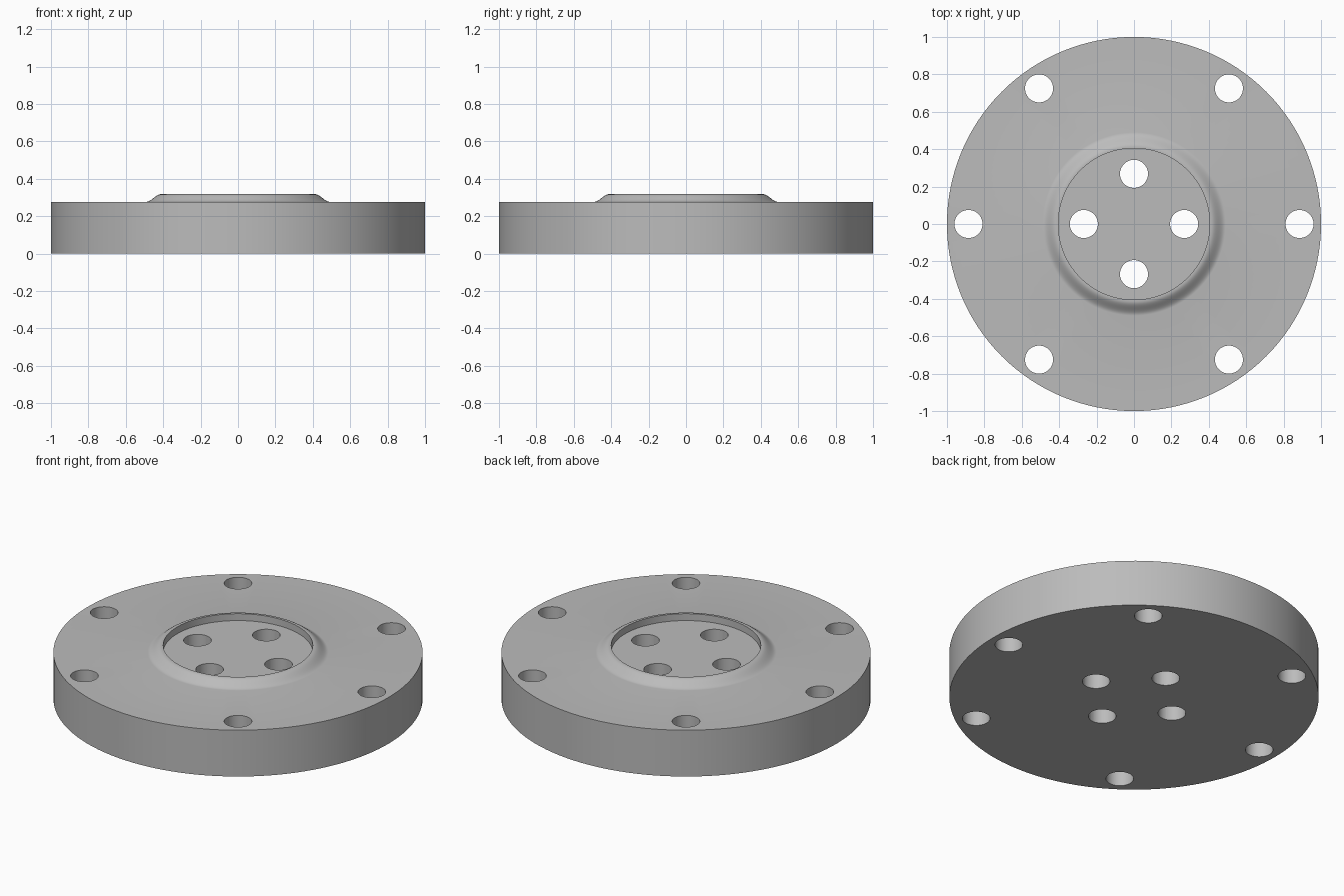
import bpy
import bmesh
from math import cos, sin, pi, radians
from mathutils import Matrix

cube = bpy.data.objects.get("Cube")
if cube:
    bpy.data.objects.remove(cube, do_unlink=True)

SEGMENTS = 128
THICK = 0.277        # plate thickness, also the recess floor
RIM_Z = 0.318        # top of the raised rim
RIM_R, FLARE_R = 0.405, 0.49
BOLT_R = 0.075

grey = bpy.data.materials.new("grey_metal")
grey.use_nodes = True
colour = (0.5, 0.5, 0.5, 1)
grey.diffuse_color = colour
grey.node_tree.nodes["Principled BSDF"].inputs["Base Color"].default_value = colour


def add_object(name, bm):
    mesh = bpy.data.meshes.new(name)
    bm.to_mesh(mesh)
    bm.free()
    mesh.materials.append(grey)
    obj = bpy.data.objects.new(name, mesh)
    bpy.context.collection.objects.link(obj)
    return obj


# Flange: a lathed profile with an S-shaped flare up to the rim
flare = []
for i in range(11):
    t = i / 10
    ease = t * t * (3 - 2 * t)
    flare.append((FLARE_R + (RIM_R + 0.008 - FLARE_R) * t, THICK + (RIM_Z - THICK) * ease))
profile = [(0, 0), (1, 0), (1, THICK)] + flare
profile += [(RIM_R, RIM_Z), (RIM_R, THICK), (0, THICK)]

bm = bmesh.new()
verts = [bm.verts.new((r, 0, z)) for r, z in profile]
edges = [bm.edges.new(pair) for pair in zip(verts, verts[1:])]
bmesh.ops.spin(bm, geom=verts + edges, cent=(0, 0, 0), axis=(0, 0, 1),
               angle=2 * pi, steps=SEGMENTS)
bmesh.ops.remove_doubles(bm, verts=bm.verts, dist=0.0005)
bmesh.ops.recalc_face_normals(bm, faces=bm.faces)
flange = add_object("flange", bm)

# Through holes: six near the edge, four in the recess
holes = [(0.885, a) for a in (0, 55, 125, 180, 235, 305)]
holes += [(0.268, a) for a in (0, 90, 180, 270)]
bm = bmesh.new()
for radius, degrees in holes:
    a = radians(degrees)
    place = Matrix.Translation((radius * cos(a), radius * sin(a), THICK / 2))
    bmesh.ops.create_cone(bm, cap_ends=True, segments=48, radius1=BOLT_R,
                          radius2=BOLT_R, depth=1, matrix=place)
cutter = add_object("hole_cutter", bm)

cut = flange.modifiers.new("bolt_holes", "BOOLEAN")
cut.operation = "DIFFERENCE"
cut.solver = "EXACT"
cut.object = cutter

bpy.ops.object.select_all(action="DESELECT")
flange.select_set(True)
bpy.context.view_layer.objects.active = flange
bpy.ops.object.modifier_apply(modifier=cut.name)
bpy.data.objects.remove(cutter, do_unlink=True)

# Smooth the curved walls and keep the rims crisp
bpy.ops.object.shade_smooth_by_angle(angle=radians(30))
